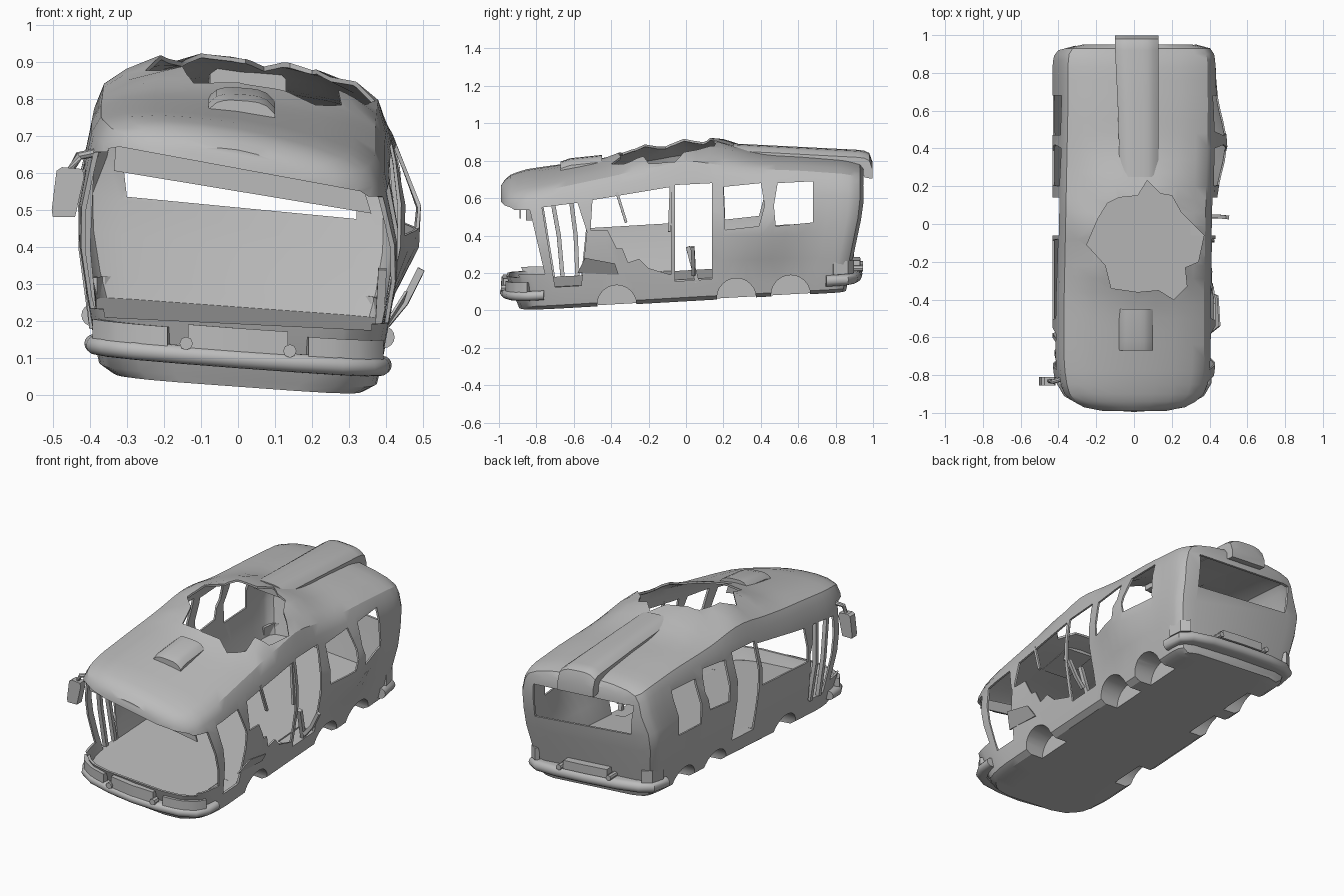
import bpy, bmesh, math
from mathutils import Vector

cube = bpy.data.objects.get("Cube")
if cube:
    bpy.data.objects.remove(cube, do_unlink=True)

# One bare metal colour
GREY = (0.5, 0.5, 0.5, 1)
metal = bpy.data.materials.new("bare grey metal")
metal.use_nodes = True
metal.diffuse_color = GREY
metal.node_tree.nodes["Principled BSDF"].inputs["Base Color"].default_value = GREY


def interp(table, t):
    """Piecewise linear lookup in (key, value) pairs."""
    if t <= table[0][0]:
        return table[0][1]
    for (a, u), (b, v) in zip(table, table[1:]):
        if t <= b:
            return u + (v - u) * (t - a) / (b - a)
    return table[-1][1]


def loft(name, rings, strips=False):
    """Closed solid through equal rings; strips fills mirrored ends row by row."""
    bm = bmesh.new()
    rows = [[bm.verts.new(p) for p in ring] for ring in rings]
    n = len(rows[0])
    for a, b in zip(rows, rows[1:]):
        for i in range(n):
            bm.faces.new((a[i], a[(i + 1) % n], b[(i + 1) % n], b[i]))
    for r in (rows[0], rows[-1]):
        if strips:
            for i in range(n // 2):
                corners = [r[i], r[i + 1], r[n - i - 1], r[(n - i) % n]]
                bm.faces.new(list(dict.fromkeys(corners)))
        else:
            bm.faces.new(r)
    bmesh.ops.recalc_face_normals(bm, faces=bm.faces)
    mesh = bpy.data.meshes.new(name)
    bm.to_mesh(mesh)
    bm.free()
    mesh.materials.append(metal)
    ob = bpy.data.objects.new(name, mesh)
    bpy.context.collection.objects.link(ob)
    return ob


def prism(name, axis, poly, a, b):
    """Extrude a 2D outline along an axis from a to b."""
    place = {"x": lambda p, t: (t, p[0], p[1]),
             "y": lambda p, t: (p[0], t, p[1]),
             "z": lambda p, t: (p[0], p[1], t)}[axis]
    return loft(name, [[place(p, t) for p in poly] for t in (a, b)])


def tube(name, points, r, sides=8):
    pts = [Vector(p) for p in points]
    rings = []
    for i, p in enumerate(pts):
        d = (pts[min(i + 1, len(pts) - 1)] - pts[max(i - 1, 0)]).normalized()
        u = d.orthogonal().normalized()
        v = d.cross(u)
        rings.append([p + r * (u * math.cos(k * math.tau / sides) + v * math.sin(k * math.tau / sides))
                      for k in range(sides)])
    return loft(name, rings)


def cut(target, cutter):
    mod = target.modifiers.new("cut", "BOOLEAN")
    mod.operation = "DIFFERENCE"
    mod.solver = "EXACT"
    mod.object = cutter
    bpy.context.view_layer.objects.active = target
    bpy.ops.object.modifier_apply(modifier=mod.name)
    bpy.data.objects.remove(cutter, do_unlink=True)


def base(x, y):
    """Height of the tilted underside."""
    return 0.073 + 0.057 * y - 0.073 * x


# Body shell: half section, height and width along the length
HALF = [(0, 0), (.2, 0), (.34, 0), (.375, .03), (.39, .12), (.41, .28), (.43, .45), (.432, .6),
        (.412, .75), (.395, .86), (.37, .92), (.31, .955), (.22, .98), (.11, .995), (0, 1)]
SECTION = HALF + [(-x, f) for x, f in HALF[-2:0:-1]]
HEIGHT = [(-.99, .645), (-.95, .685), (-.85, .71), (-.5, .75), (-.25, .775), (-.1, .785), (.1, .785),
          (.3, .755), (.6, .725), (.85, .69), (.93, .665), (.95, .64)]
WIDTH = [(-.99, .45), (-.97, .7), (-.94, .82), (-.9, .92), (-.85, .96), (-.75, 1),
         (.85, 1), (.9, .98), (.93, .93), (.95, .75)]


def body_ring(y0, inner):
    ring = []
    reach = .45 if y0 > 0 else .26
    for x, f in SECTION:
        h = f * (interp(HEIGHT, y0) - (.012 if inner else 0))
        x *= interp(WIDTH, y0) * (.976 if inner else 1)
        if inner:
            h = max(h, .115)
        y = y0 * (.986 if inner else 1) * (1 - .1 * max(0, 1 - h / reach))
        z = base(x, y) + h
        # sagging front roof, crumpled centre, leaning roof, bulging left wall
        z -= .1 * x * f * min(1, max(0, (-y - .25) / .65))
        if f > .9:
            a = math.atan2(y + .08, x - .04)
            r2 = ((x - .02) / .36) ** 2 + ((y + .01) / .36) ** 2
            z += (.056 + .016 * math.sin(7 * a)) * math.exp(-r2 ** 2)
        if f > .7:
            x += .02 * min(1, max(0, y + .4))
        if x > 0:
            x += .07 * math.exp(-((y - .42) / .2) ** 2 - ((z - .46) / .15) ** 2)
        ring.append((x, y, z))
    return ring


stations = [-.99, -.97, -.94, -.9, -.85] + [-.78 + .07 * i for i in range(24)] + [.87, .9, .93, .95]
body = loft("body_shell", [body_ring(y, False) for y in stations], True)
cut(body, loft("cavity", [body_ring(y, True) for y in stations], True))

# Side windows and doorways, each side with its own damage
OPENINGS = [
    [(.21, .43), (.39, .45), (.42, .56), (.4, .68), (.2, .66)],
    [(-.06, .155), (.14, .167), (.14, .68), (-.06, .67)],
    [(-.7, .124), (-.56, .132), (-.53, .42), (-.58, .575), (-.77, .55)]]
LEFT = [[(.48, .45), (.68, .47), (.68, .69), (.49, .68), (.47, .56)],
        [(-.51, .43), (-.42, .43), (-.37, .33), (-.34, .33), (-.31, .255), (-.25, .275), (-.2, .225),
         (-.08, .19), (-.08, .66), (-.5, .59)]]
RIGHT = [[(.47, .4), (.68, .41), (.68, .66), (.47, .65)],
         [(-.51, .385), (-.09, .41), (-.08, .65), (-.5, .58)]]
for poly in OPENINGS + LEFT:
    cut(body, prism("cutter", "x", poly, .3, .7))
for poly in OPENINGS + RIGHT:
    cut(body, prism("cutter", "x", [(y, z + .055) for y, z in poly], -.7, -.3))

# Windscreen with its swept corners, rear window and the torn roof hole
cut(body, prism("cutter", "y", [(-.36, .21), (-.375, .4), (-.35, .665), (-.32, .67), (.33, .55), (.36, .53),
                                (.375, .4), (.36, .175)], -1.2, -.78))
for s, lift, top in ((1, 0, 0), (-1, .04, .12)):
    cut(body, prism("cutter", "x", [(-1.2, .185 + lift), (-.755, .195 + lift), (-.835, .535 + top),
                                    (-1.2, .54 + top)], s * .335, s * .7))
cut(body, prism("cutter", "y", [(-.3, .535), (.32, .475), (.32, .67), (-.32, .71)], .8, 1.2))
HOLE = [(.07, .23), (.14, .16), (.2, .15), (.25, .06), (.37, -.06), (.34, -.2), (.27, -.23), (.28, -.33),
        (.21, -.4), (.13, -.35), (.02, -.36), (-.12, -.34), (-.15, -.22), (-.25, -.11), (-.19, .03),
        (-.14, .11), (-.08, .14), (.02, .15)]
cut(body, prism("cutter", "z", HOLE, .65, 1.2))

# Wheel arches
for y in (-.37, .27, .56):
    for s in (1, -1):
        z = base(s * .3, y)
        disc = [(y + .105 * math.cos(k * math.tau / 24), z + .105 * math.sin(k * math.tau / 24)) for k in range(24)]
        cut(body, prism("cutter", "x", disc, s * .26, s * .7))


# Bumpers, lamps and plates that follow the rounded ends
def band(name, path, side, h0, h1, d0, d1, flat=False):
    mid, half = (h0 + h1) / 2, (h1 - h0) / 2
    prof = [(d0, h0), (d1, h0), (d1, h1), (d0, h1)]
    if not flat:
        arc = [math.pi * (k / 8 - .5) for k in range(9)]
        prof = [(d0, h0)] + [(d1 - half + half * math.cos(a), mid + half * math.sin(a)) for a in arc] + [(d0, h1)]
    rings = []
    for i, (x, y) in enumerate(path):
        (ax, ay), (bx, by) = path[max(i - 1, 0)], path[min(i + 1, len(path) - 1)]
        n = Vector((ay - by, bx - ax)).normalized() * side
        rings.append([(x + n.x * d, y + n.y * d, base(x, y) + h) for d, h in prof])
    return loft(name, rings)


FRONT = [(0, -.98), (.15, -.97), (.28, -.945), (.36, -.9), (.395, -.84), (.4, -.76)]
REAR = [(0, .925), (.2, .92), (.33, .9), (.39, .86), (.405, .75)]


def mirrored(half):
    return [(-x, y) for x, y in half[:0:-1]] + half


def span(half, a, b, steps=6):
    xs = [a + (b - a) * i / steps for i in range(steps + 1)]
    return [(x, interp(half, abs(x))) for x in xs]


band("front_bumper", mirrored(FRONT), -1, .055, .105, -.045, .015)
band("rear_bumper", mirrored(REAR), 1, .04, .1, -.055, .018)
for s, label in ((1, "left"), (-1, "right")):
    band(label + "_headlamp", sorted(span(FRONT, s * .19, s * .39)), -1, .1, .152, -.025, .004, True)
    band(label + "_tail_lamp", sorted(span(REAR, s * .34, s * .4, 4)), 1, .1, .17, -.02, .006, True)
    z = base(s * .14, -.95) + .11
    tube(label + "_front_stud", [(s * .14, -.95, z), (s * .14, -.99, z)], .018)
    z = base(s * .16, .93) + .11
    tube(label + "_rear_stud", [(s * .16, .88, z), (s * .16, .945, z)], .016)
band("front_plate", span(FRONT, -.135, .135), -1, .1, .163, -.025, .006, True)
band("rear_plate", span(REAR, -.14, .14), 1, .1, .15, -.045, .008, True)

# Windscreen header panel
prism("windscreen_header", "y", [(-.33, .675), (-.335, .605), (.36, .49), (.34, .555)], -.89, -.882)


# Roof duct and front vent, crowned sections on the roof
def crowned(x0, x1, y, top, bottom):
    arc = []
    for i in range(9):
        t = i / 8
        x = x0 + (x1 - x0) * t
        arc.append((x, y, top - .07 * x - .03 * abs(2 * t - 1) ** 4))
    return [(x0, y, bottom - .07 * x0)] + arc + [(x1, y, bottom - .07 * x1)]


loft("roof_duct", [crowned(x0, .13, *s) for x0, *s in (
    (-.075, .25, .892, .83), (-.085, .6, .874, .815), (-.1, .92, .857, .785), (-.1, .955, .852, .72),
    (-.1, .98, .84, .715), (-.1, .998, .79, .715))])
loft("roof_vent", [crowned(-.08, .1, *s) for s in ((-.67, .795, .74), (-.62, .812, .75), (-.45, .83, .78))])

# Wing mirror on the right
prism("wing_mirror", "y", [(-.49, .605), (-.475, .615), (-.42, .61), (-.415, .59), (-.44, .48), (-.5, .48),
                           (-.503, .5)], -.855, -.81)
tube("mirror_arm", [(-.38, -.82, .655), (-.43, -.835, .645), (-.455, -.83, .6)], .012)

# Bent poles and loose strips
tube("front_right_pole", [(-.4, -.72, .62), (-.41, -.68, .4), (-.39, -.66, .18)], .016, 4)
tube("rear_right_pole", [(-.4, -.62, .63), (-.42, -.59, .4), (-.39, -.58, .18)], .016, 4)
tube("window_strip", [(.4, -.37, .63), (.41, -.32, .47)], .01, 4)
tube("window_post", [(.4, -.08, .66), (.42, -.09, .42)], .01, 4)
tube("door_stump", [(.38, .06, .15), (.39, .01, .34)], .016, 4)
tube("door_strip", [(.4, .04, .19), (.45, .04, .25), (.495, .035, .34)], .014, 4)
loft("torn_panel", [[(x + .4, -.36, .19), (x + .4, -.58, .2), (x + .45, -.54, .28), (x + .44, -.38, .25)]
                    for x in (0, .008)])

# Smooth panels with crisp edges
bpy.ops.object.select_all(action="DESELECT")
for ob in bpy.context.collection.objects:
    if ob.type == "MESH" and ob.data.materials and ob.data.materials[0] == metal:
        ob.select_set(True)
bpy.context.view_layer.objects.active = body
bpy.ops.object.shade_smooth_by_angle(angle=math.radians(32))
